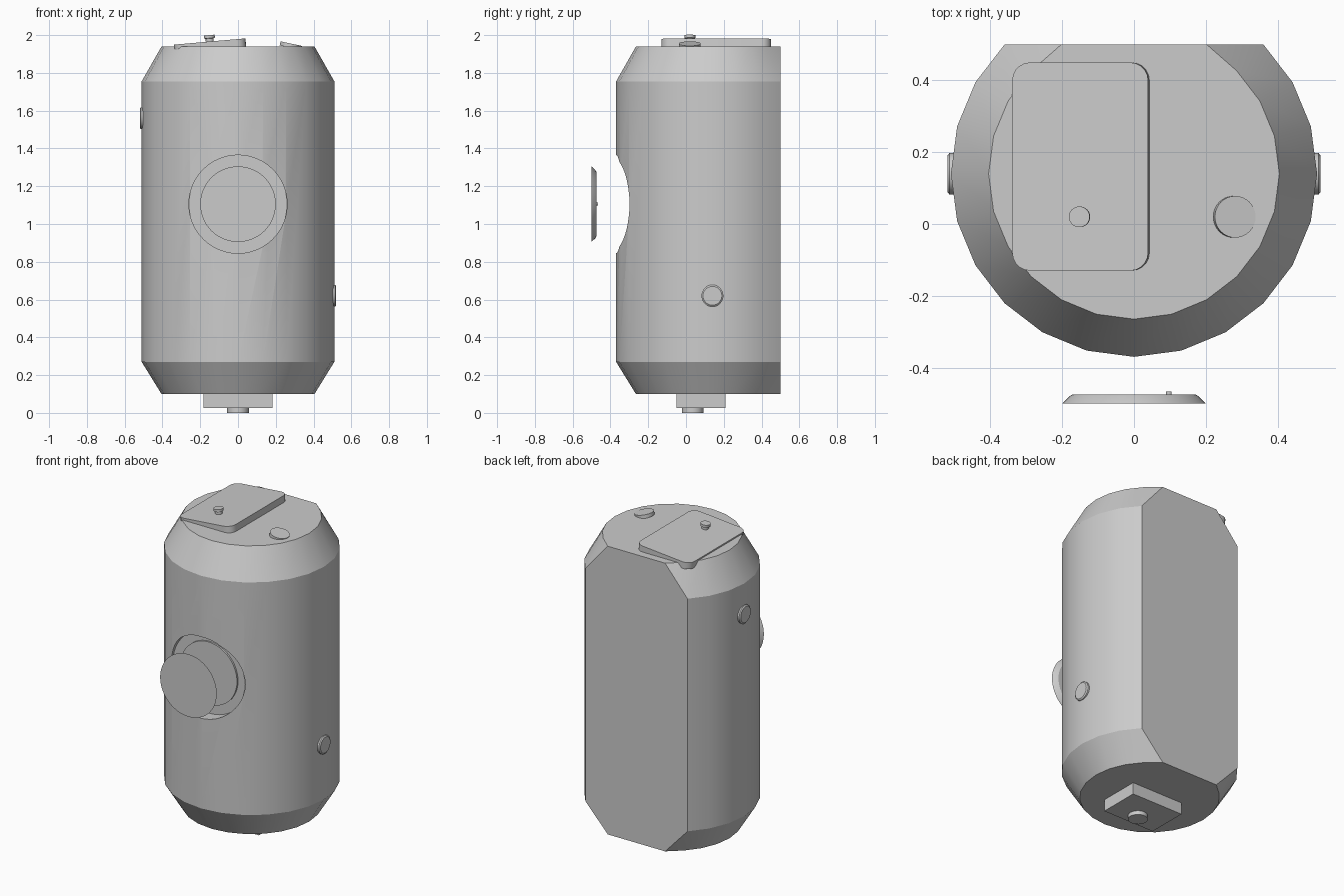
import bpy, bmesh
from math import sin, cos, pi, radians
from mathutils import Matrix, Vector

if "Cube" in bpy.data.objects:
    bpy.data.objects.remove(bpy.data.objects["Cube"])

grey = bpy.data.materials.new("light_grey")
grey.diffuse_color = (0.6, 0.6, 0.6, 1)
grey.use_nodes = True
grey.node_tree.nodes["Principled BSDF"].inputs["Base Color"].default_value = grey.diffuse_color


def finish(name, bm, matrix=Matrix()):
    bm.transform(matrix)
    bmesh.ops.recalc_face_normals(bm, faces=bm.faces[:])
    me = bpy.data.meshes.new(name)
    bm.to_mesh(me)
    bm.free()
    me.materials.append(grey)
    ob = bpy.data.objects.new(name, me)
    bpy.context.collection.objects.link(ob)
    return ob


def smooth(ob):
    bpy.ops.object.select_all(action='DESELECT')
    ob.select_set(True)
    bpy.context.view_layer.objects.active = ob
    bpy.ops.object.shade_smooth_by_angle(angle=radians(25))


def loft(rings):
    """Capped solid through rings of equal point count."""
    bm = bmesh.new()
    vs = [[bm.verts.new(p) for p in ring] for ring in rings]
    n = len(vs[0])
    for a, b in zip(vs, vs[1:]):
        for i in range(n):
            j = (i + 1) % n
            bm.faces.new((a[i], a[j], b[j], b[i]))
    bm.faces.new(vs[0][::-1])
    bm.faces.new(vs[-1])
    return bm


def turned(name, profile, loc, axis=(0, 0, 1), sides=32):
    """Round part: profile of (radius, height) along an axis."""
    rings = [[(r * cos(2 * pi * i / sides), r * sin(2 * pi * i / sides), h)
              for i in range(sides)] for r, h in profile]
    rot = Vector(axis).to_track_quat('Z', 'Y').to_matrix().to_4x4()
    ob = finish(name, loft(rings), Matrix.Translation(loc) @ rot)
    smooth(ob)
    return ob


# Body: 24-sided chamfered drum, cut flat at the back
def drum_ring(r, z, half_open):
    start, steps = 90 + half_open, (360 - 2 * half_open) // 15
    pts = []
    for i in range(steps + 1):
        a = radians(start + 15 * i)
        y = 0.14 + r * sin(a)
        pts.append((r * cos(a), 0.5 if i in (0, steps) else y, z))
    return pts


bm = bmesh.new()
spec = [(0.405, 0.10, 30), (0.51, 0.27, 45), (0.51, 1.755, 45), (0.405, 1.94, 30)]
rings = [[bm.verts.new(p) for p in drum_ring(*s)] for s in spec]


def band(a, b):
    for i in range(len(a) - 1):
        bm.faces.new((a[i], a[i + 1], b[i + 1], b[i]))


low, mid, high, top = rings
band(mid, high)
band(low[1:-1], mid)
band(high, top[1:-1])
for end, nxt in ((0, 1), (-1, -2)):
    bm.faces.new((mid[end], low[end], low[nxt]))
    bm.faces.new((high[end], top[end], top[nxt]))
bm.faces.new(low)
bm.faces.new(top)
bm.faces.new((low[0], mid[0], high[0], top[0], top[-1], high[-1], mid[-1], low[-1]))
body = finish("body", bm)

# Round recess in the front
cutter = turned("recess_cutter", [(0.26, 0), (0.26, 0.4)], (0, -0.285, 1.105), (0, -1, 0), 48)
cutter.hide_render = True
mod = body.modifiers.new("recess", 'BOOLEAN')
mod.operation, mod.solver, mod.object = 'DIFFERENCE', 'EXACT', cutter
bpy.context.view_layer.objects.active = body
bpy.ops.object.modifier_apply(modifier="recess")
bpy.data.objects.remove(cutter)
smooth(body)

# Recess seat, floating front cap and its small pin
turned("recess_seat", [(0.2, 0), (0.2, 0.012)], (0, -0.284, 1.105), (0, -1, 0), 48)
turned("front_cap", [(0.172, 0), (0.18, 0.005), (0.197, 0.022), (0.2, 0.025)],
       (0, -0.475, 1.105), (0, -1, 0), 48)
turned("cap_pin", [(0.008, 0), (0.008, 0.01)], (0.097, -0.476, 1.105), (0, 1, 0), 12)

# Side buttons
for name, sx, z in (("left_button", -1, 1.56), ("right_button", 1, 0.62)):
    turned(name, [(0.058, 0), (0.058, 0.024), (0.05, 0.03)], (sx * 0.49, 0.14, z), (sx, 0, 0))

# Tilted rounded plate on top
outline = []
for cx, cy, start in ((1, 1, 0), (-1, 1, 90), (-1, -1, 180), (1, -1, 270)):
    for k in range(6):
        a = radians(start + 18 * k)
        outline.append((cx * 0.14 + 0.05 * cos(a), cy * 0.24 + 0.05 * sin(a)))
plate = finish("top_plate", loft([[(x, y, z) for x, y in outline] for z in (-0.042, 0)]),
               Matrix.Translation((-0.15, 0.16, 1.966)) @ Matrix.Rotation(radians(-5), 4, 'Y'))
smooth(plate)

# Knob on the plate and tilted round button
turned("plate_knob", [(0.021, 0), (0.021, 0.022), (0.029, 0.024), (0.029, 0.04)],
       (-0.149, 0.02, 1.96), (-sin(radians(5)), 0, cos(radians(5))))
turned("top_button", [(0.058, -0.012), (0.058, 0.01)], (0.28, 0.02, 1.945),
       (sin(radians(12)), 0, cos(radians(12))))

# Base block and foot
bm = bmesh.new()
bmesh.ops.create_cube(bm, size=1, matrix=Matrix.Translation((0, 0.08, 0.065))
                      @ Matrix.Diagonal((0.365, 0.26, 0.08, 1)))
finish("base_block", bm)
turned("base_foot", [(0.057, 0), (0.057, 0.03)], (0, 0.035, 0))
